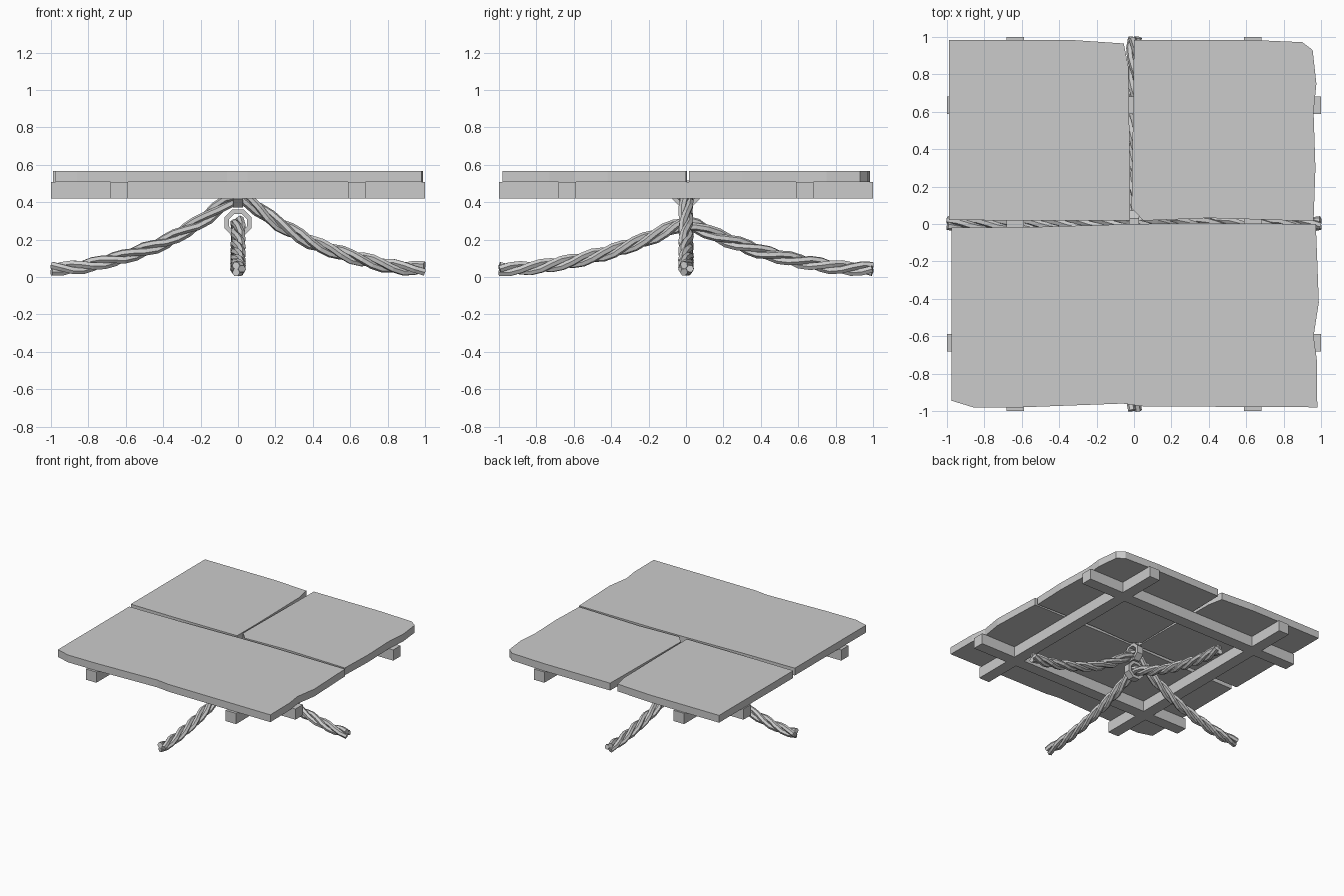
import bpy, bmesh, math
from mathutils import Vector

if "Cube" in bpy.data.objects:
    bpy.data.objects.remove(bpy.data.objects["Cube"])


def mesh_object(name, bm):
    bmesh.ops.recalc_face_normals(bm, faces=bm.faces[:])
    me = bpy.data.meshes.new(name)
    bm.to_mesh(me)
    bm.free()
    ob = bpy.data.objects.new(name, me)
    bpy.context.collection.objects.link(ob)
    return ob


def slab(name, outline, z0=0.508, z1=0.568):
    bm = bmesh.new()
    f = bm.faces.new([bm.verts.new((x, y, z0)) for x, y in outline])
    ext = bmesh.ops.extrude_face_region(bm, geom=[f])
    verts = [v for v in ext["geom"] if isinstance(v, bmesh.types.BMVert)]
    bmesh.ops.translate(bm, verts=verts, vec=(0, 0, z1 - z0))
    return mesh_object(name, bm)


def box(name, size, loc):
    bm = bmesh.new()
    bmesh.ops.create_cube(bm, size=1)
    bmesh.ops.scale(bm, verts=bm.verts, vec=size)
    bmesh.ops.translate(bm, verts=bm.verts, vec=loc)
    return mesh_object(name, bm)


def ring(name, z, axis, r_out=0.078, r_in=0.052, half=0.028, n=8):
    # octagonal band whose axis runs along x or y
    bm = bmesh.new()
    loops = []
    for i in range(n):
        a = 2 * math.pi * (i + 0.5) / n
        sec = []
        for r, d in ((r_out, -half), (r_out, half), (r_in, half), (r_in, -half)):
            u, w = r * math.cos(a), z + r * math.sin(a)
            sec.append(bm.verts.new((d, u, w) if axis == 'x' else (u, d, w)))
        loops.append(sec)
    for i in range(n):
        p, q = loops[i], loops[(i + 1) % n]
        for j in range(4):
            k = (j + 1) % 4
            bm.faces.new((p[j], p[k], q[k], q[j]))
    return mesh_object(name, bm)


def rope(name, axis, profile, steps=36, turns=5, off=0.0215, rad=0.021, strands=3):
    # half profile (distance, height) is mirrored about the middle
    def height(s):
        s = abs(s)
        for (a, za), (b, zb) in zip(profile, profile[1:]):
            if s <= b:
                return za + (zb - za) * (s - a) / (b - a)
        return profile[-1][1]
    along = Vector((1, 0, 0)) if axis == 'x' else Vector((0, 1, 0))
    side = Vector((0, 1, 0)) if axis == 'x' else Vector((1, 0, 0))
    up = Vector((0, 0, 1))
    cu = bpy.data.curves.new(name, 'CURVE')
    cu.dimensions = '3D'
    cu.bevel_depth = rad
    cu.bevel_resolution = 1
    cu.use_fill_caps = True
    for k in range(strands):
        sp = cu.splines.new('POLY')
        sp.points.add(steps)
        sp.use_smooth = False
        for i in range(steps + 1):
            s = -0.997 + 1.994 * i / steps
            slope = (height(s + 0.03) - height(s - 0.03)) / 0.06
            nrm = (up - along * slope).normalized()
            a = 2 * math.pi * (turns * i / steps + k / strands)
            p = along * s + up * height(s)
            p += (side * math.cos(a) + nrm * math.sin(a)) * off
            if axis == 'x':
                p.x = max(-0.998, min(0.998, p.x))
            sp.points[i].co = (*p, 1)
    ob = bpy.data.objects.new(name, cu)
    bpy.context.collection.objects.link(ob)
    bpy.ops.object.select_all(action='DESELECT')
    ob.select_set(True)
    bpy.context.view_layer.objects.active = ob
    bpy.ops.object.convert(target='MESH')


# worn top slabs
slab("front_slab", [
    (-.975, -.945), (-.86, -.98), (-.6, -.98), (-.06, -.96), (.05, -.975),
    (.98, -.98), (.978, -.73), (.96, -.6), (.988, -.42), (.98, -.2), (.972, 0),
    (.3, .005), (0, 0), (-.5, -.015), (-.975, -.02)])
slab("back_left_slab", [
    (-.99, .022), (-.6, .018), (-.022, .02), (-.022, .3), (-.03, .84),
    (-.055, .965), (-.35, .985), (-.99, .985)])
slab("back_right_slab", [
    (.05, .018), (.4, .032), (.96, .015), (.97, .3), (.96, .6), (.975, .75),
    (.955, .93), (.9, .972), (.6, .985), (0, .985), (-.005, .6), (-.013, .085)])

# support frame
for s, n in ((-1, "a"), (1, "b")):
    box("beam_lengthwise_" + n, (2, .095, .088), (0, s * .635, .464))
    box("beam_crosswise_" + n, (.095, 2, .088), (s * .635, 0, .464))

# centre bands holding the ropes
ring("upper_band", .445, 'x')
ring("lower_band", .29, 'y')

# twisted ropes
rope("upper_rope", 'x', [(0, .43), (.05, .41), (.2, .295), (.4, .18),
                         (.6, .11), (.8, .06), (.9, .047), (1, .045)])
rope("lower_rope", 'y', [(0, .29), (.05, .275), (.2, .205), (.4, .135),
                         (.6, .085), (.8, .052), (.9, .045), (1, .043)])
